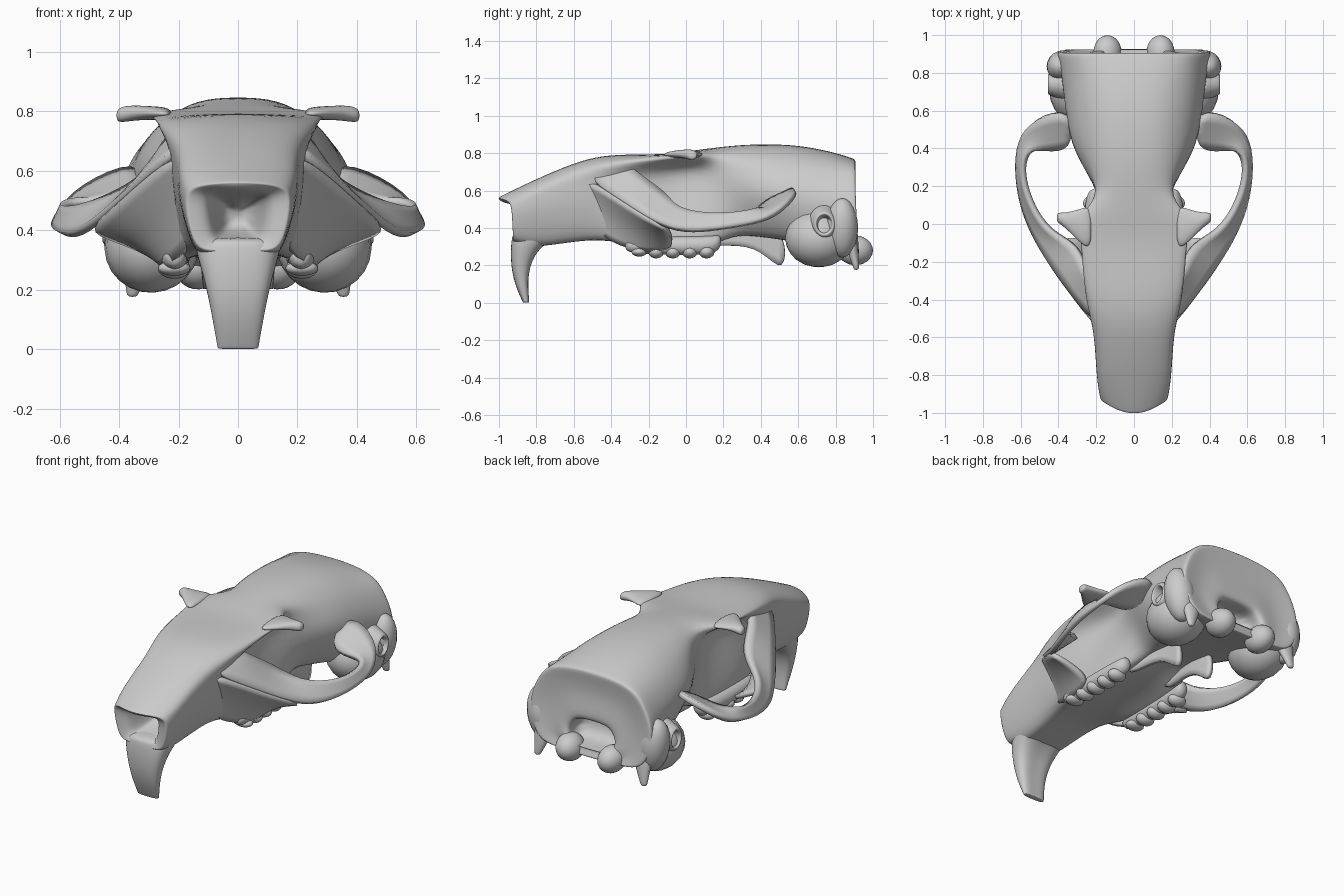
import bpy, bmesh, math
from mathutils import Vector, Matrix

if "Cube" in bpy.data.objects:
    bpy.data.objects.remove(bpy.data.objects["Cube"])


def finish(name, bm, mirror=False, thick=0, sub=2):
    """Turn a bmesh into a smooth object with optional mirror / thickness."""
    bmesh.ops.recalc_face_normals(bm, faces=bm.faces)
    me = bpy.data.meshes.new(name)
    bm.to_mesh(me)
    bm.free()
    for p in me.polygons:
        p.use_smooth = True
    ob = bpy.data.objects.new(name, me)
    bpy.context.collection.objects.link(ob)
    if sub:
        m = ob.modifiers.new("smooth", 'SUBSURF')
        m.levels = m.render_levels = sub
    if thick:
        m = ob.modifiers.new("thickness", 'SOLIDIFY')
        m.thickness, m.offset = thick, 0
    if mirror:
        m = ob.modifiers.new("mirror", 'MIRROR')
        m.use_mirror_merge = False
    return ob


def loft(name, rings, mirror=False):
    """Skin closed rings of equal length and cap both ends."""
    bm = bmesh.new()
    rows = [[bm.verts.new(p) for p in r] for r in rings]
    n = len(rows[0])
    for a, b in zip(rows, rows[1:]):
        for i in range(n):
            j = (i + 1) % n
            bm.faces.new((a[i], a[j], b[j], b[i]))
    bm.faces.new(rows[0])
    bm.faces.new(rows[-1])
    return finish(name, bm, mirror)


def ribbon(name, edges, thick):
    """Curved bone plate through two or more edge lines, mirrored."""
    bm = bmesh.new()
    rows = [[bm.verts.new(p) for p in e] for e in edges]
    for a, b in zip(rows, rows[1:]):
        for i in range(len(a) - 1):
            bm.faces.new((a[i], a[i + 1], b[i + 1], b[i]))
    return finish(name, bm, True, thick)


def blob(name, c, r, tilt=0):
    bm = bmesh.new()
    mat = Matrix.Translation(c) @ Matrix.Rotation(tilt, 4, 'Y') @ Matrix.Diagonal((*r, 1))
    bmesh.ops.create_uvsphere(bm, u_segments=20, v_segments=12, radius=1, matrix=mat)
    return finish(name, bm, True, sub=0)


def spike(name, path, axis, n=8):
    """Tapered limb through (x, y, z, r1, r2) stops; rings lie square to the axis."""
    u, v = {'X': ((0, 1, 0), (0, 0, 1)), 'Y': ((1, 0, 0), (0, 0, 1)), 'Z': ((1, 0, 0), (0, 1, 0))}[axis]
    rings = [[Vector(p[:3]) + Vector(u) * p[3] * math.cos(t * math.tau / n)
              + Vector(v) * p[4] * math.sin(t * math.tau / n) for t in range(n)] for p in path]
    return loft(name, rings, True)


# Cranium sections: y, top z, shelf w, shelf z, wall w, wall z, base w, base z, palate z
SECTIONS = [
    (-.925, .565, .165, .545, .178, .46, .150, .335, .325),
    (-.82, .655, .200, .61, .198, .48, .140, .295, .29),
    (-.60, .750, .205, .71, .208, .52, .155, .325, .33),
    (-.45, .790, .265, .745, .23, .55, .18, .34, .34),
    (-.28, .795, .31, .765, .21, .60, .24, .28, .34),
    (-.10, .795, .33, .785, .16, .62, .26, .26, .35),
    (.03, .815, .37, .795, .15, .65, .26, .26, .35),
    (.15, .830, .20, .79, .18, .62, .23, .28, .36),
    (.28, .845, .22, .79, .27, .58, .16, .36, .38),
    (.42, .850, .25, .775, .36, .57, .21, .34, .36),
    (.60, .845, .275, .76, .385, .54, .30, .32, .33),
    (.78, .810, .285, .735, .40, .53, .34, .28, .29),
    (.905, .770, .30, .73, .43, .48, .37, .27, .25),
]


def section(s):
    y, zt, wt, zs, wm, zm, wb, zb, zc = s
    wu = wm * .55 + wt * .45 if y > .2 else wm
    half = [(wt * .55, zt - .006), (wt, zs), (wu, zs * .6 + zm * .4), (wm, zm),
            (wb, zb), (wb * .6, zb * .4 + zc * .6)]
    prof = [(0, zt)] + half + [(0, zc)] + [(-x, z) for x, z in reversed(half)]
    ring = []
    for x, z in prof:
        dy = 0
        if y < -.9:      # the nasal tip overhangs the opening
            dy = -.085 * max(0, (z - zb) / (zt - zb)) ** 1.6 * (1 - .75 * (x / .17) ** 2)
        elif y > .9:     # the base of the rear leans back
            dy = .02 * max(0, .55 - z) / .3
        ring.append(Vector((x, y + dy, z)))
    return ring


def inset(ring, cz, sx, sz, dy):
    return [Vector((p.x * sx, p.y + dy, cz + (p.z - cz) * sz)) for p in ring]


body = [section(s) for s in SECTIONS]
nose, back = body[0], body[-1]
nostril = [inset(nose, .46, .25, .4, .22), inset(nose, .46, .50, .66, .05),
           inset(nose, .46, .62, .80, .01), inset(nose, .46, .97, .98, 0)]
foramen = [inset(back, .5, .97, .97, .004), inset(back, .40, .65, .6, -.02),
           inset(back, .33, .40, .34, .01), inset(back, .33, .35, .28, -.02),
           inset(back, .34, .4, .3, -.15)]
loft("cranium", nostril + body + foramen)

# Incisors with their sockets: z, half width, front y, rear y
INCISOR = [(.38, .148, -.915, -.66), (.35, .146, -.926, -.69), (.31, .138, -.932, -.755), (.25, .12, -.935, -.81),
           (.17, .10, -.93, -.838), (.09, .085, -.91, -.843), (.02, .072, -.88, -.838),
           (.004, .07, -.872, -.838), (0, .066, -.868, -.84)]
loft("incisors", [[(x * w, (f + b) / 2 + y * (b - f) / 2, z) for x, y in
                   [(-1, -.6), (-.6, -1), (0, -1.05), (.6, -1), (1, -.6), (1, .6), (.6, 1), (0, .9),
                    (-.6, 1), (-1, .6)]] for z, w, f, b in INCISOR])

# Cheek arch and the plate under its front root
arch_low = [(.18, -.56, .68), (.32, -.38, .57), (.44, -.22, .46), (.54, -.05, .38), (.60, .12, .385),
            (.62, .28, .41), (.61, .44, .44), (.54, .56, .54), (.32, .62, .64)]
arch_high = [(.18, -.30, .74), (.25, -.28, .70), (.29, -.10, .58), (.45, -.05, .50), (.555, .12, .47),
             (.595, .28, .48), (.57, .385, .50), (.48, .395, .49), (.32, .38, .51)]
ribbon("cheek_arch", [arch_low, arch_high], .03)
ribbon("cheek_plate", [arch_low[:3] + [(.51, -.10, .40)],
                       [(.17, -.50, .53), (.24, -.36, .44), (.33, -.21, .37), (.37, -.08, .36)],
                       [(.15, -.46, .36), (.20, -.35, .31), (.25, -.22, .27), (.25, -.06, .30)]], .025)

# Processes above the eye sockets
spike("brow_process", [(.22, -.02, .79, .14, .025), (.29, -.01, .795, .095, .025),
                       (.35, .015, .795, .052, .028), (.39, .03, .79, .033, .03), (.41, .035, .785, .025, .02)], 'X')

# Upper jaw ridge and the cheek teeth
spike("tooth_ridge", [(.21, -.33, .31, .03, .03), (.215, -.28, .305, .05, .05), (.215, -.05, .305, .055, .055),
                      (.21, .14, .305, .055, .055), (.2, .19, .33, .03, .04)], 'Y')
for i in range(5):
    blob("cheek_tooth", (.215, -.25 + i * .09, .272), (.055, .042, .035 if i else .025))

# Plates and hooks behind the palate
ribbon("palate_hook", [[(.12, .10, .42), (.12, .25, .42), (.11, .40, .41), (.12, .54, .37)],
                       [(.14, .10, .30), (.12, .25, .31), (.11, .40, .29), (.10, .53, .14)]], .025)

# Ear capsules, ear tubes and rear skull corners
blob("ear_capsule", (.29, .71, .345), (.16, .18, .155), .3)
tube = [[(x, .74 + r * math.cos(k * math.tau / 10), .42 + 1.2 * r * math.sin(k * math.tau / 10))
         for k in range(10)] for x, r in
        [(.34, .11), (.40, .08), (.455, .06), (.46, .045), (.42, .035), (.38, .03)]]
loft("ear_tube", tube, True)
blob("rear_corner", (.375, .835, .40), (.085, .085, .16), .15)
spike("rear_spur", [(.32, .87, .38, .09, .05), (.34, .895, .26, .045, .03), (.355, .91, .19, .025, .018),
                    (.355, .91, .175, .015, .012)], 'Z')
blob("neck_joint", (.14, .905, .28), (.075, .095, .08), .4)
